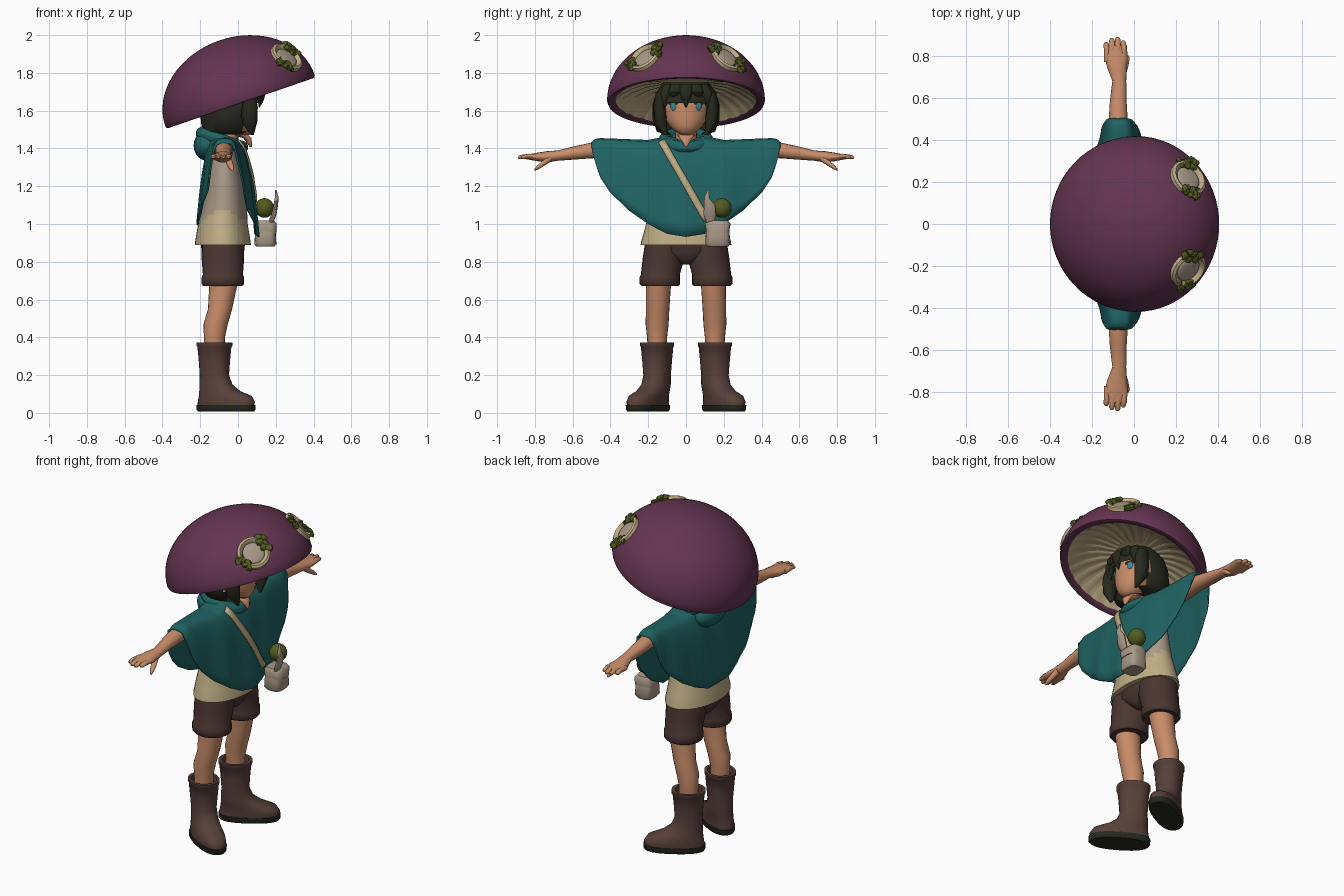
import bpy, bmesh, math, random
from mathutils import Matrix, Vector

random.seed(4)
COLOURS = {"purple": (100, 55, 82), "teal": (37, 99, 99), "cream": (190, 172, 132), "stone": (168, 152, 134),
           "skin": (200, 140, 105), "shorts_brown": (76, 57, 52), "boot_brown": (88, 66, 60),
           "dark": (43, 45, 34), "moss": (84, 92, 36), "eye_blue": (60, 135, 150)}
MATS = {}
for cname, rgb in COLOURS.items():
    MATS[cname] = bpy.data.materials.new(cname)
    MATS[cname].diffuse_color = [(c / 255) ** 2.2 for c in rgb] + [1]


def make(name, verts, faces, mats, rule=None, M=None, angle=50, thick=0):
    """Build a smooth-by-angle object; rule(face centre) picks the material slot."""
    me = bpy.data.meshes.new(name)
    me.from_pydata([tuple(v) for v in verts], [], faces)
    bm = bmesh.new()
    bm.from_mesh(me)
    if M:
        bm.transform(M)
    bmesh.ops.recalc_face_normals(bm, faces=bm.faces)
    if rule:
        inv = M.inverted() if M else Matrix()
        for f in bm.faces:
            f.material_index = rule(inv @ f.calc_center_median())
    bm.to_mesh(me)
    bm.free()
    for m in mats.split():
        me.materials.append(MATS[m])
    me.polygons.foreach_set("use_smooth", [True] * len(me.polygons))
    me.set_sharp_from_angle(angle=math.radians(angle))
    ob = bpy.data.objects.new(name, me)
    bpy.context.collection.objects.link(ob)
    if thick:
        mod = ob.modifiers.new("thickness", "SOLIDIFY")
        mod.thickness, mod.offset = thick, 0
    return ob


def loft(name, secs, mats, axis="z", n=20, p=1, **kw):
    """Stack ellipse rings (x, y, z, a, b) along an axis and cap both ends."""
    verts = []
    for x, y, z, a, b in secs:
        for i in range(n):
            t = 2 * math.pi * i / n
            c, s = [math.copysign(abs(q) ** p, q) for q in (math.cos(t), math.sin(t))]
            verts.append({"z": (x + a * c, y + b * s, z), "y": (x + a * c, y, z + b * s)}[axis])
    faces = [(r * n + i, r * n + (i + 1) % n, (r + 1) * n + (i + 1) % n, (r + 1) * n + i)
             for r in range(len(secs) - 1) for i in range(n)]
    last = (len(secs) - 1) * n
    faces += [tuple(range(n)), tuple(range(last, last + n))]
    return make(name, verts, faces, mats, **kw)


def ball(name, loc, scale, mat, M=Matrix(), rot=Matrix(), seg=16, jitter=0):
    bm = bmesh.new()
    bmesh.ops.create_uvsphere(bm, u_segments=seg, v_segments=seg // 2 + 2, radius=1)
    verts = [v.co * (1 + random.uniform(-jitter, jitter)) for v in bm.verts]
    faces = [[v.index for v in f.verts] for f in bm.faces]
    bm.free()
    return make(name, verts, faces, mat, M=M @ Matrix.Translation(loc) @ rot @ Matrix.Diagonal((*scale, 1)))


def lathe(name, prof, mats, n=64, ridge=0, **kw):
    verts = [(r * math.cos(2 * math.pi * i / n), r * math.sin(2 * math.pi * i / n),
              z + (ridge if i % 4 == 0 else 0)) for r, z in prof for i in range(n)]
    faces = [(k * n + i, k * n + (i + 1) % n, (k + 1) * n + (i + 1) % n, (k + 1) * n + i)
             for k in range(len(prof) - 1) for i in range(n)]
    return make(name, verts, faces, mats, **kw)


def interp(table, x):
    for (x0, y0), (x1, y1) in zip(table, table[1:]):
        if x <= x1:
            return y0 + (y1 - y0) * (x - x0) / (x1 - x0)
    return table[-1][1]


# Mushroom cap with a ridged, hollow underside
CAP = Matrix.Translation((0.01, 0, 1.655)) @ Matrix.Rotation(math.radians(-19), 4, "Y")
dome = [(max(0.418 * math.sin(a), 0.001), 0.335 * math.cos(a)) for a in [math.pi / 2 * i / 16 for i in range(17)]]
under = [(0.413, -0.014), (0.4, -0.016), (0.372, 0.0), (0.34, 0.03), (0.29, 0.06), (0.22, 0.085), (0.12, 0.1), (0.001, 0.1)]
lathe("mushroom_cap", dome + under, "purple cream", M=CAP,
      rule=lambda c: int(c.xy.length < 0.37 and c.z < 0.12))
lathe("cap_gills", [(r, z - 0.004) for r, z in under[2:-1]], "cream", n=112, M=CAP, ridge=0.008)

# Raised cups with moss on the cap
for s in (1, -1):
    p = Vector((0.308, 0.217 * s, 0.134))
    nrm = Vector((p.x / 0.1747, p.y / 0.1747, p.z / 0.112)).normalized()
    side = Vector((-nrm.y, nrm.x, 0)).normalized() * s
    up = nrm.cross(side)
    if up.z < 0:
        up = -up
    F = CAP @ Matrix.Translation(p) @ Matrix((side, up, nrm)).transposed().to_4x4()
    lathe("cap_cup", [(0.096, -0.025), (0.093, 0.01), (0.08, 0.017), (0.062, 0.002), (0.06, -0.01)], "cream", n=20, M=F)
    ball("cup_core", (0, 0, 0), (0.061, 0.061, 0.011), "stone", F)
    for k in range(26):
        a = (-0.5, 2.7)[k % 2] + random.uniform(-0.55, 0.55)
        r = random.uniform(0.062, 0.108)
        q = random.uniform(0.013, 0.023)
        ball("cup_moss", (r * math.cos(a), r * math.sin(a), 0.008), (q, q, q * 0.7), "moss", F, seg=6, jitter=0.3)

# Head and neck
loft("neck", [(-0.06, 0, 1.38, 0.055, 0.06), (-0.04, 0, 1.55, 0.05, 0.055)], "skin")
loft("head", [(0.035, 0, 1.472, 0.025, 0.025), (0.025, 0, 1.485, 0.055, 0.05), (0.012, 0, 1.515, 0.082, 0.085),
              (0, 0, 1.555, 0.098, 0.11), (-0.01, 0, 1.62, 0.11, 0.125), (-0.01, 0, 1.7, 0.105, 0.12),
              (-0.01, 0, 1.74, 0.07, 0.08)], "skin", n=28)

# Eyes as thin plates
for s in (1, -1):
    turn = Matrix.Rotation(s * math.radians(28), 4, "Z")
    ball("eye_lash", (0.085, s * 0.068, 1.642), (0.004, 0.031, 0.013), "dark", rot=turn)
    ball("eye_iris", (0.086, s * 0.068, 1.624), (0.005, 0.018, 0.023), "eye_blue", rot=turn)

# Bobbed hair: shell with a face opening, fringe and side locks
secs = [(-0.065, 0, 1.475, 0.09, 0.12), (-0.05, 0, 1.49, 0.14, 0.155), (-0.04, 0, 1.56, 0.158, 0.178),
        (-0.03, 0, 1.64, 0.162, 0.176), (-0.025, 0, 1.70, 0.15, 0.155), (-0.02, 0, 1.75, 0.12, 0.12)]
hair = loft("hair", secs, "dark", n=36)
bm = bmesh.new()
bm.from_mesh(hair.data)
cut = [f for f in bm.faces if f.calc_center_median().x > 0.03 and f.calc_center_median().z < 1.67]
bmesh.ops.delete(bm, geom=cut, context="FACES")
bm.to_mesh(hair.data)
bm.free()
for y, tip, w in ((0, 1.618, 0.034), (0.058, 1.665, 0.036), (-0.058, 1.665, 0.036), (0.105, 1.6, 0.033), (-0.105, 1.6, 0.033)):
    x = 0.125 - 3.5 * y * y
    loft("fringe_lock", [(x - 0.02, y * 0.8, 1.74, 0.02, w), (x, y, 1.70, 0.022, w),
                         (x - 0.004, y * 1.08, (1.70 + tip) / 2, 0.017, w * 0.7), (x - 0.012, y * 1.15, tip, 0.003, 0.003)],
         "dark", n=10)
for s in (1, -1):
    loft("side_lock", [(0.05, s * 0.125, 1.7, 0.04, 0.035), (0.06, s * 0.14, 1.62, 0.045, 0.031),
                       (0.06, s * 0.135, 1.54, 0.042, 0.034), (0.075, s * 0.108, 1.47, 0.008, 0.01)], "dark", n=12)

# Shirt, greyer above and cream at the hem
loft("shirt", [(-0.08, 0, 0.89, 0.148, 0.24), (-0.08, 0, 0.905, 0.147, 0.238), (-0.08, 0, 0.96, 0.138, 0.222),
               (-0.08, 0, 1.0, 0.131, 0.212), (-0.078, 0, 1.025, 0.128, 0.206), (-0.075, 0, 1.05, 0.124, 0.2),
               (-0.073, 0, 1.075, 0.12, 0.196), (-0.07, 0, 1.2, 0.105, 0.18), (-0.07, 0, 1.33, 0.08, 0.165),
               (-0.07, 0, 1.41, 0.05, 0.12)], "cream stone", n=40,
     rule=lambda c: int(c.z > 1.07 - 4.5 * (c.x + 0.08) ** 2))

# Poncho: front and back sheets that join over the arms
HEM = [(0, 0.932), (0.1, 0.948), (0.2, 1.0), (0.3, 1.07), (0.4, 1.165), (0.45, 1.24), (0.475, 1.305), (0.49, 1.37), (0.5, 1.41)]
TOP = [(0, 1.445), (0.1, 1.46), (0.2, 1.44), (0.46, 1.45), (0.485, 1.443), (0.5, 1.425)]
WIDE = [(0, 0.176), (0.2, 0.155), (0.4, 0.1), (0.46, 0.085), (0.5, 0.055)]


def poncho_point(y, u):
    t, ay = abs(u), abs(y)
    zt, zb, w = interp(TOP, ay), interp(HEM, ay), interp(WIDE, ay)
    if u < 0:
        zb, w = zb + 0.06 * (1 - ay / 0.5), w * (0.83 + 0.28 * ay)
    x = math.copysign(w * t ** 0.4, u) + 0.004 * t * math.cos(30 * y)
    return Vector((-0.07 + x, y, zt - (zt - zb) * t ** 1.6))


NY, NU = 61, 25
verts = [poncho_point(-0.5 + j / (NY - 1), -1 + 2 * i / (NU - 1)) for j in range(NY) for i in range(NU)]
faces = [(j * NU + i, j * NU + i + 1, (j + 1) * NU + i + 1, (j + 1) * NU + i) for j in range(NY - 1) for i in range(NU - 1)]
make("poncho", verts, faces, "teal", thick=0.01)

# Folded hood and collar, low in front so the neck shows
lathe("collar", [(0.115 + 0.03 * math.cos(a), 0.033 * math.sin(a)) for a in [math.pi * i / 6 for i in range(13)]],
      "teal", n=32, M=Matrix.Translation((-0.085, 0, 1.443)) @ Matrix.Rotation(math.radians(19), 4, "Y"))
ball("hood", (-0.165, 0, 1.415), (0.07, 0.13, 0.08), "teal")
loft("neckline", [(0.068, 0, 1.408, 0.006, 0.004), (0.05, 0, 1.455, 0.022, 0.034), (0.0, 0, 1.475, 0.05, 0.05)], "skin", n=12)

# Shoulder strap lying on the poncho
verts = []
for k in range(15):
    f = k / 14
    for d in (-1, 1):
        y, z = -0.13 + 0.24 * f + d * 0.016, 1.44 - 0.42 * f + d * 0.009
        zt, zb = interp(TOP, abs(y)), interp(HEM, abs(y))
        pt = poncho_point(y, (max(zt - z, 0.004) / (zt - zb)) ** (1 / 1.6))
        verts.append(pt + Vector((0.011, 0, 0)))
make("strap", verts, [(2 * k, 2 * k + 1, 2 * k + 3, 2 * k + 2) for k in range(14)], "cream", thick=0.009)

# Hip bag with a green fruit and a curled sprout
loft("bag", [(0.145, 0.168, 0.88, 0.048, 0.055), (0.145, 0.168, 0.895, 0.058, 0.066), (0.145, 0.168, 0.95, 0.055, 0.063),
             (0.145, 0.168, 1.0, 0.05, 0.058)], "stone", p=0.6, n=24)
loft("bag_flap", [(0.147, 0.168, 0.955, 0.058, 0.06), (0.147, 0.168, 1.0, 0.058, 0.068), (0.145, 0.168, 1.018, 0.045, 0.055)],
     "stone", p=0.6, n=24)
ball("fruit", (0.14, 0.19, 1.085), (0.05, 0.052, 0.052), "moss", seg=20)
loft("sprout", [(0.17, 0.13, 1.0, 0.015, 0.02), (0.19, 0.125, 1.05, 0.014, 0.035), (0.2, 0.125, 1.1, 0.012, 0.03),
                (0.205, 0.11, 1.14, 0.01, 0.014), (0.2, 0.118, 1.18, 0.004, 0.005)], "stone", n=10)

# Shorts seat, then limbs on both sides
loft("shorts_seat", [(-0.08, 0, 0.785, 0.07, 0.03), (-0.08, 0, 0.81, 0.095, 0.08), (-0.08, 0, 0.85, 0.112, 0.2),
                     (-0.08, 0, 0.92, 0.12, 0.215)], "shorts_brown", n=28)
for s in (1, -1):
    loft("shorts_leg", [(-0.08, s * 0.138, 0.672, 0.104, 0.098), (-0.08, s * 0.138, 0.683, 0.112, 0.107),
                        (-0.08, s * 0.138, 0.72, 0.112, 0.107), (-0.08, s * 0.136, 0.732, 0.106, 0.103),
                        (-0.08, s * 0.118, 0.82, 0.113, 0.111), (-0.08, s * 0.11, 0.9, 0.11, 0.107)], "shorts_brown", n=24)
    loft("leg", [(-0.125, s * 0.153, 0.33, 0.054, 0.05), (-0.125, s * 0.153, 0.4, 0.056, 0.053), (-0.118, s * 0.153, 0.47, 0.064, 0.061),
                 (-0.095, s * 0.15, 0.55, 0.064, 0.062), (-0.075, s * 0.145, 0.7, 0.076, 0.067)], "skin")

    # Rubber boot turned outward, with a dark sole
    B = Matrix.Translation((-0.125, s * 0.153, 0)) @ Matrix.Rotation(s * math.radians(31), 4, "Z")
    loft("boot", [(0.077, s * 0.01, 0.03, 0.168, 0.072), (0.08, s * 0.01, 0.06, 0.168, 0.075), (0.072, s * 0.008, 0.09, 0.155, 0.073),
                  (0.036, s * 0.004, 0.115, 0.117, 0.071), (0.01, 0, 0.15, 0.09, 0.068), (0, 0, 0.2, 0.078, 0.067),
                  (0, 0, 0.28, 0.083, 0.074), (0, 0, 0.35, 0.09, 0.08), (0, 0, 0.355, 0.095, 0.084),
                  (0, 0, 0.372, 0.095, 0.084), (0, 0, 0.372, 0.075, 0.068), (0, 0, 0.34, 0.07, 0.062)], "boot_brown", n=28, p=0.88, M=B)
    loft("boot_sole", [(0.078, s * 0.01, 0.008, 0.166, 0.07), (0.078, s * 0.01, 0.018, 0.173, 0.077),
                       (0.078, s * 0.01, 0.042, 0.174, 0.078)], "dark", n=28, p=0.85, M=B)

    # Arm, palm, fingers and thumb
    loft("arm", [(-0.075, s * 0.2, 1.385, 0.05, 0.05), (-0.075, s * 0.48, 1.392, 0.046, 0.043), (-0.075, s * 0.58, 1.378, 0.04, 0.036),
                 (-0.07, s * 0.68, 1.362, 0.033, 0.027), (-0.08, s * 0.74, 1.355, 0.046, 0.03), (-0.085, s * 0.79, 1.355, 0.055, 0.022),
                 (-0.088, s * 0.85, 1.355, 0.054, 0.011)], "skin", axis="y", n=16)
    for k, tip in enumerate((0.872, 0.89, 0.885, 0.865)):
        x = -0.048 - 0.027 * k
        loft("finger", [(x, s * 0.77, 1.354, 0.014, 0.014), (x, s * 0.83, 1.358, 0.0145, 0.014),
                        (x - 0.003, s * (tip - 0.01), 1.354, 0.013, 0.011), (x - 0.003, s * tip, 1.352, 0.006, 0.005)], "skin", axis="y", n=8)
    loft("thumb", [(-0.055, s * 0.715, 1.35, 0.018, 0.02), (-0.045, s * 0.75, 1.325, 0.018, 0.018),
                   (-0.035, s * 0.785, 1.3, 0.014, 0.013), (-0.03, s * 0.802, 1.287, 0.006, 0.006)], "skin", axis="y", n=10)
